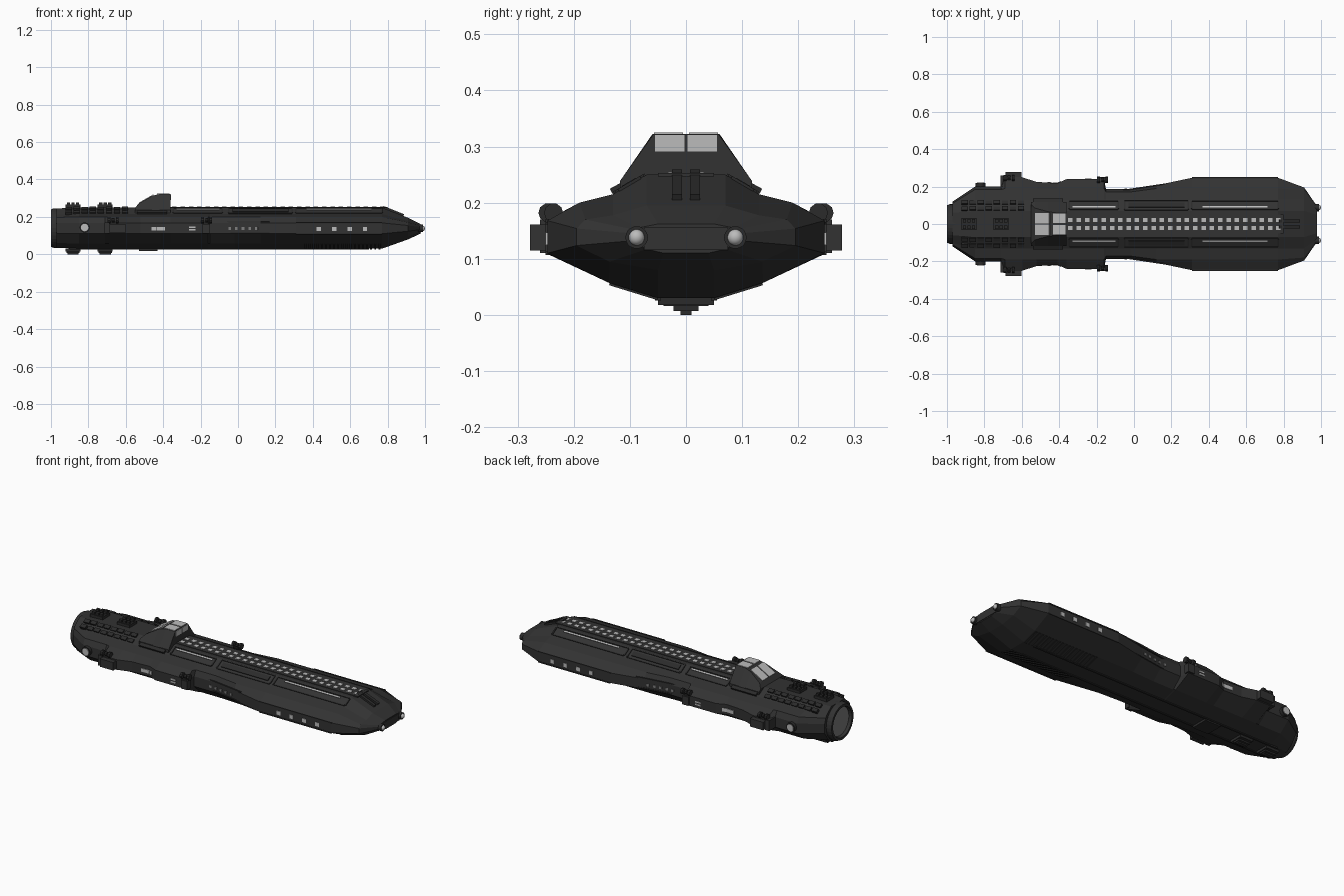
import bpy, bmesh, math
from mathutils import Matrix, Vector

if "Cube" in bpy.data.objects:
    bpy.data.objects.remove(bpy.data.objects["Cube"])


def material(name, v):
    m = bpy.data.materials.new(name)
    m.diffuse_color = (v, v, v, 1)
    m.use_nodes = True
    m.node_tree.nodes["Principled BSDF"].inputs["Base Color"].default_value = m.diffuse_color
    return m


HULL = material("hull_dark", 0.032)
TRIM = material("trim_dark", 0.024)
LIGHT = material("window_light", 0.5)
GLOW = material("engine_grey", 0.2)


def finish(name, bm, mat, smooth=False):
    bmesh.ops.recalc_face_normals(bm, faces=bm.faces)
    me = bpy.data.meshes.new(name)
    bm.to_mesh(me)
    bm.free()
    ob = bpy.data.objects.new(name, me)
    bpy.context.collection.objects.link(ob)
    me.materials.append(mat)
    if smooth:
        for p in me.polygons:
            p.use_smooth = True
    return ob


def boxes(name, items, mat, mirror=True):
    """items: (centre, size, rotation about x, rotation about y, rotation about z)"""
    bm = bmesh.new()
    for c, s, *rot in items:
        rx, ry, rz = (list(rot) + [0, 0, 0])[:3]
        for side in ((1, -1) if mirror else (1,)):
            mtx = (Matrix.Translation((c[0], c[1] * side, c[2])) @ Matrix.Rotation(rz * side, 4, 'Z')
                   @ Matrix.Rotation(ry, 4, 'Y') @ Matrix.Rotation(rx * side, 4, 'X')
                   @ Matrix.Diagonal((*s, 1)))
            bmesh.ops.create_cube(bm, size=1, matrix=mtx)
    return finish(name, bm, mat)


def cylinders(name, items, mat, axis, segs=12, mirror=True):
    """items: (centre, radius, length)"""
    rot = {'X': Matrix.Rotation(math.pi / 2, 4, 'Y'), 'Y': Matrix.Rotation(math.pi / 2, 4, 'X'),
           'Z': Matrix()}[axis]
    bm = bmesh.new()
    for c, r, l in items:
        for side in ((1, -1) if mirror else (1,)):
            bmesh.ops.create_cone(bm, cap_ends=True, segments=segs, radius1=r, radius2=r, depth=l,
                                  matrix=Matrix.Translation((c[0], c[1] * side, c[2])) @ rot)
    return finish(name, bm, mat)


def loft(name, sections, mat):
    """sections: (x, half outline from top centre to bottom centre)"""
    bm = bmesh.new()
    rings = []
    for x, half in sections:
        pts = half + [(-y, z) for y, z in reversed(half) if y > 0]
        rings.append([bm.verts.new((x, y, z)) for y, z in pts])
    for a, b in zip(rings, rings[1:]):
        n = len(a)
        for i in range(n):
            bm.faces.new((a[i], a[(i + 1) % n], b[(i + 1) % n], b[i]))
    bm.faces.new(rings[0])
    bm.faces.new(rings[-1])
    return finish(name, bm, mat)


# main hull: x, half width, top, bottom
STATIONS = [(-.97, .12, .245, .035), (-.85, .2, .25, .03), (-.71, .2, .25, .03), (-.69, .25, .25, .03),
            (-.6, .25, .25, .03), (-.52, .225, .25, .03), (-.41, .218, .25, .03), (-.36, .24, .25, .03),
            (-.16, .24, .25, .03), (-.15, .186, .25, .03), (-.02, .186, .25, .03), (.12, .207, .25, .03),
            (.31, .247, .25, .03), (.77, .247, .25, .03), (.91, .195, .195, .08), (.975, .1, .162, .11)]


def outline(w, top, bot):
    up, dn = (top - .14) / .11, (.14 - bot) / .11
    raw = [(0, .25), (min(.07, .5 * w), .25), (min(.13, .85 * w), .215), (min(.19, .92 * w), .2),
           (w, .168), (w, .11), (min(.137, .7 * w), .057), (min(.05, .4 * w), .03), (0, .03)]
    return [(y, .14 + (z - .14) * (up if z > .14 else dn)) for y, z in raw]


def width(x):
    for (x0, w0, *_), (x1, w1, *_) in zip(STATIONS, STATIONS[1:]):
        if x0 <= x <= x1:
            return w0 + (w1 - w0) * (x - x0) / (x1 - x0)
    return .1


loft("hull", [(x, outline(w, t, b)) for x, w, t, b in STATIONS], HULL)

# engine ring and exhaust disc
bm = bmesh.new()
prof = [(-.9, .1), (-.955, .106), (-.985, .106), (-1, .1), (-1, .086), (-.975, .08)]
rings = [[bm.verts.new((x, r * math.cos(a), .14 + r * math.sin(a)))
          for a in [2 * math.pi * i / 32 for i in range(32)]] for x, r in prof]
for a, b in zip(rings, rings[1:]):
    for i in range(32):
        bm.faces.new((a[i], a[(i + 1) % 32], b[(i + 1) % 32], b[i]))
finish("engine_ring", bm, HULL)
cylinders("engine_exhaust", [((-.977, 0, .14), .083, .012)], GLOW, 'X', 32, False)

# bridge cabin with sloped rear roof
def cab(zt, yt):
    yb = .118
    return [(0, zt), (yt, zt), (yb, .238), (yb, .21), (0, .21)]

loft("bridge", [(-.55, cab(.25, .105)), (-.53, cab(.272, .085)), (-.46, cab(.312, .066)),
                (-.42, cab(.322, .06)), (-.36, cab(.322, .058))], HULL)
roof = math.atan2(-.04, .07)
boxes("bridge_windows", [((-.49, .031, .2955), (.088, .054, .006), 0, roof),
                         ((-.4, .031, .322), (.068, .052, .006)),
                         ((-.36, .029, .306), (.005, .053, .03))], LIGHT)
boxes("bridge_side_fins", [((-.48 + i * .026, .1, .226 + .002 * i), (.012, .04, .03), -.98) for i in range(4)]
      + [((-.46, .12, .222), (.16, .025, .02), -.5)], TRIM)

# deck spine with two rows of windows
boxes("deck_spine", [((.22, 0, .25), (1.16, .1, .006))], HULL, False)
boxes("deck_windows", [((-.34 + i * .0445, .021, .2525), (.024, .022, .004)) for i in range(26)], LIGHT)
boxes("nose_bars", [((.83, .016, .23), (.12, .018, .014), 0, .38)], TRIM)

# panels and light strips on the sloping upper sides
def on_slope(x, y, lx, ly, h):
    return ((x, y, .25 - (y - .07) * .583), (lx, ly, h), -.528)

def frame(x, y, lx, ly):
    return [on_slope(x, y - ly / 2, lx, .006, .008), on_slope(x, y + ly / 2, lx, .006, .008),
            on_slope(x - lx / 2, y, .008, ly, .008), on_slope(x + lx / 2, y, .008, ly, .008)]

boxes("slope_panel_frames", frame(.54, .1, .46, .045) + frame(-.215, .1, .26, .045)
      + frame(.12, .1, .34, .05) + [on_slope(.12, .1, .3, .028, .01)], TRIM)
boxes("light_strips", [on_slope(.54, .09, .35, .007, .008), on_slope(-.215, .09, .23, .007, .008)], LIGHT)

# rear machinery blocks
boxes("rear_machinery", [on_slope(-.905 + i * .043, .082 + .032 * j, .034, .022, .012 + .006 * ((i + j) % 2))
                         for i in range(8) for j in range(2)], TRIM)

# dorsal and ventral thruster clusters
boxes("dorsal_thrusters", [((x + d, y, .26), (.018, .018, .036)) for x in (-.882, -.71)
                           for d in (-.024, 0, .024) for y in (.018,)]
      + [((x, .0, .256), (.08, .066, .018)) for x in (-.882, -.71)], TRIM)
boxes("ventral_thrusters", [((x, 0, z), (l, w, .014)) for x in (-.882, -.71)
                            for z, w, l in ((.023, .08, .08), (.014, .045, .07), (.007, .02, .06))]
      + [((-.48, 0, .024), (.1, .1, .012))], TRIM, False)
boxes("ventral_ribs", [((.36 + i * .022, .093, .0435), (.01, .09, .008), .3) for i in range(19)], TRIM)
boxes("ventral_keel", [((-.1, .05, .03), (1.6, .01, .008))], TRIM)

# side sponson blocks and gear clusters
boxes("side_sponsons", [((-.645, .25, .138), (.085, .056, .046)), ((-.7, .225, .14), (.025, .07, .06)),
                        ((-.17, .235, .137), (.04, .03, .05))], HULL)
cylinders("side_gears", [((x, y, .182), r, .014) for x0, y in ((-.69, .246), (-.19, .236))
                         for x, r in ((x0, .017), (x0 + .022, .012), (x0 + .044, .017))], TRIM, 'X', 10)

# round side ports
cylinders("side_port_rims", [((-.82, .205, .143), .027, .026)], TRIM, 'Y', 20)
cylinders("side_ports", [((-.82, .208, .143), .02, .026)], LIGHT, 'Y', 20)

# side windows
def side(x, z, lx, lz):
    ang = math.atan2(width(x + .01) - width(x - .01), .02)
    return ((x, width(x), z), (lx, .006, lz), 0, 0, ang)

boxes("side_windows", [side(x, .136, .024, .022) for x in (.433, .515, .597, .679)]
      + [side(x, .136, .024, .02) for x in (-.45, -.425, -.4)]
      + [side(-.245, z, .034, .008) for z in (.13, .145)], LIGHT)
boxes("side_small_ports", [side(-.045 + i * .036, .138, .014, .014) for i in range(5)], GLOW)
boxes("side_trim", [side(.03, .172, .28, .006), side(.03, .115, .28, .006), side(.54, .11, .46, .006),
                    side(.54, .168, .46, .006)], TRIM)

# nose lamps
cylinders("nose_lamp_housings", [((.968, .088, .138), .02, .04)], TRIM, 'X', 20)
bm = bmesh.new()
for s in (1, -1):
    bmesh.ops.create_uvsphere(bm, u_segments=16, v_segments=10, radius=.0145,
                              matrix=Matrix.Translation((.9855, .088 * s, .138)))
finish("nose_lamps", bm, LIGHT, True)
boxes("nose_lip", [((.968, 0, .136), (.02, .15, .04))], HULL, False)
